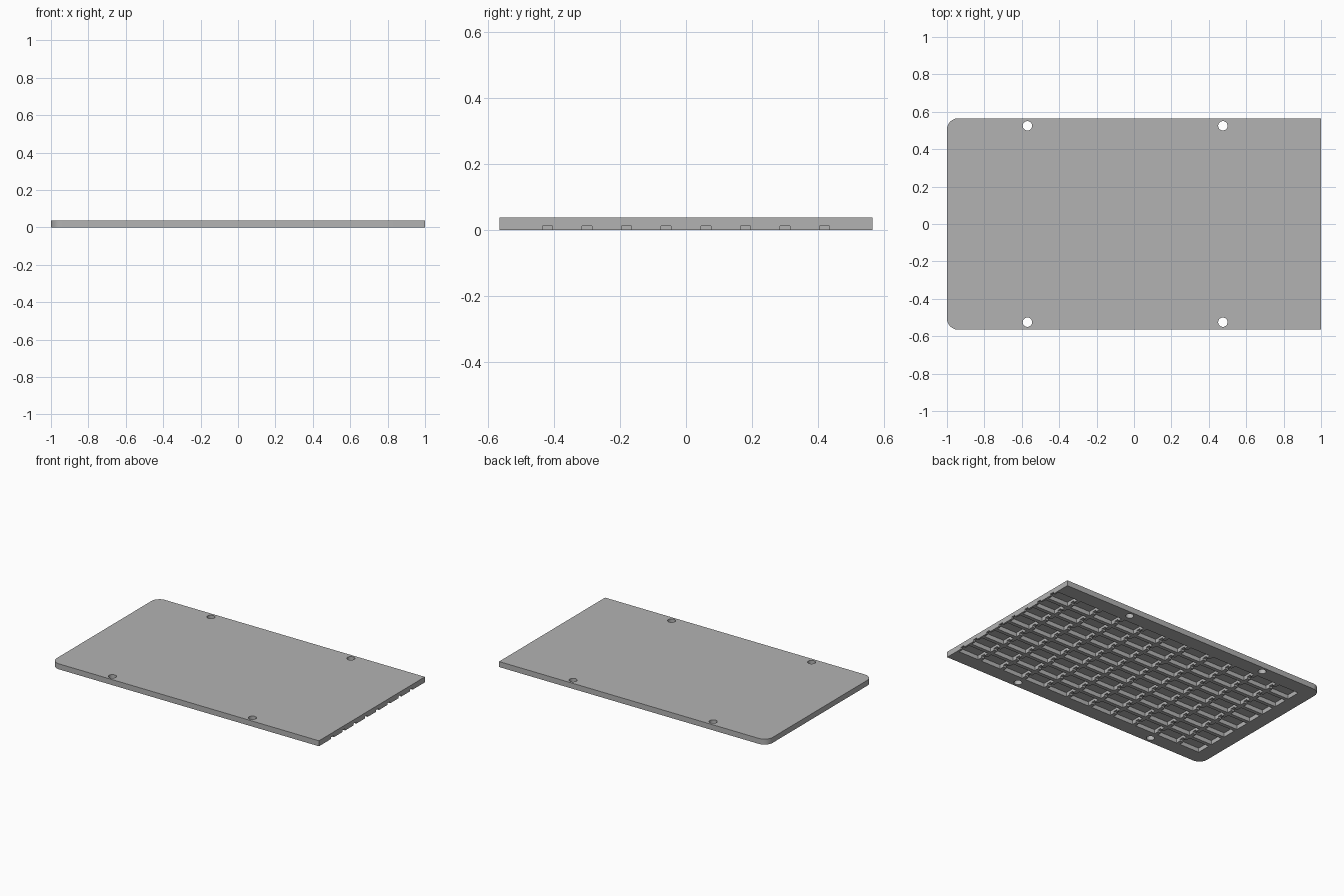
import bpy, bmesh
from mathutils import Matrix, Vector

if "Cube" in bpy.data.objects:
    bpy.data.objects.remove(bpy.data.objects["Cube"])

HALF_X, HALF_Y, THICK = 1.0, 0.565, 0.037
COLS, ROWS = 11, 8
GRID_LEFT = -0.915
PITCH_X = (HALF_X - GRID_LEFT) / COLS
PITCH_Y = 0.12
WALL = 0.025
POCKET_DEPTH = 0.028
CHANNEL_W, CHANNEL_DEPTH = 0.03, 0.012

grey = bpy.data.materials.new("plain grey")
grey.use_nodes = True
colour = (0.45, 0.45, 0.45, 1)
grey.diffuse_color = colour
grey.node_tree.nodes["Principled BSDF"].inputs["Base Color"].default_value = colour


def make_object(name, bm):
    bmesh.ops.recalc_face_normals(bm, faces=bm.faces)
    mesh = bpy.data.meshes.new(name)
    bm.to_mesh(mesh)
    bm.free()
    mesh.materials.append(grey)
    obj = bpy.data.objects.new(name, mesh)
    bpy.context.collection.objects.link(obj)
    return obj


def add_box(bm, low, high):
    low, high = Vector(low), Vector(high)
    place = Matrix.Translation((low + high) / 2) @ Matrix.Diagonal((*(high - low), 1))
    bmesh.ops.create_cube(bm, size=1, matrix=place)


row_centres = [(r - (ROWS - 1) / 2) * PITCH_Y for r in range(ROWS)]

# Plate, with the two corners on one end rounded
bm = bmesh.new()
add_box(bm, (-HALF_X, -HALF_Y, 0), (HALF_X, HALF_Y, THICK))
corners = [e for e in bm.edges
           if all(v.co.x < 0 for v in e.verts)
           and abs(e.verts[0].co.z - e.verts[1].co.z) > THICK / 2]
bmesh.ops.bevel(bm, geom=corners, offset=0.06, segments=10, profile=0.5, affect='EDGES')
plate = make_object("backing_plate", bm)

# Grid of rectangular pockets in the underside
bm = bmesh.new()
for c in range(COLS):
    left = GRID_LEFT + c * PITCH_X + WALL / 2
    for y in row_centres:
        half = (PITCH_Y - WALL) / 2
        add_box(bm, (left, y - half, -0.02),
                (left + PITCH_X - WALL, y + half, POCKET_DEPTH))
pockets = make_object("pocket_cutter", bm)

# Shallow channels joining the pockets and opening at the square end
bm = bmesh.new()
for y in row_centres:
    add_box(bm, (GRID_LEFT + WALL, y - CHANNEL_W / 2, -0.03),
            (HALF_X + 0.05, y + CHANNEL_W / 2, CHANNEL_DEPTH))
channels = make_object("channel_cutter", bm)

# Four screw holes
bm = bmesh.new()
for x in (-0.57, 0.475):
    for y in (-0.525, 0.525):
        bmesh.ops.create_cone(bm, cap_ends=True, segments=32, radius1=0.025,
                              radius2=0.025, depth=0.2,
                              matrix=Matrix.Translation((x, y, 0)))
holes = make_object("hole_cutter", bm)

# Cut everything out, then discard the cutters
for cutter in (pockets, channels, holes):
    mod = plate.modifiers.new(cutter.name, 'BOOLEAN')
    mod.operation = 'DIFFERENCE'
    mod.solver = 'EXACT'
    mod.object = cutter
bpy.context.view_layer.update()
result = bpy.data.meshes.new_from_object(
    plate.evaluated_get(bpy.context.evaluated_depsgraph_get()))
plate.modifiers.clear()
plate.data = result
for cutter in (pockets, channels, holes):
    bpy.data.objects.remove(cutter)

# Smooth the round corners and hole walls, keeping edges sharp
bpy.ops.object.select_all(action='DESELECT')
plate.select_set(True)
bpy.context.view_layer.objects.active = plate
bpy.ops.object.shade_smooth_by_angle()
